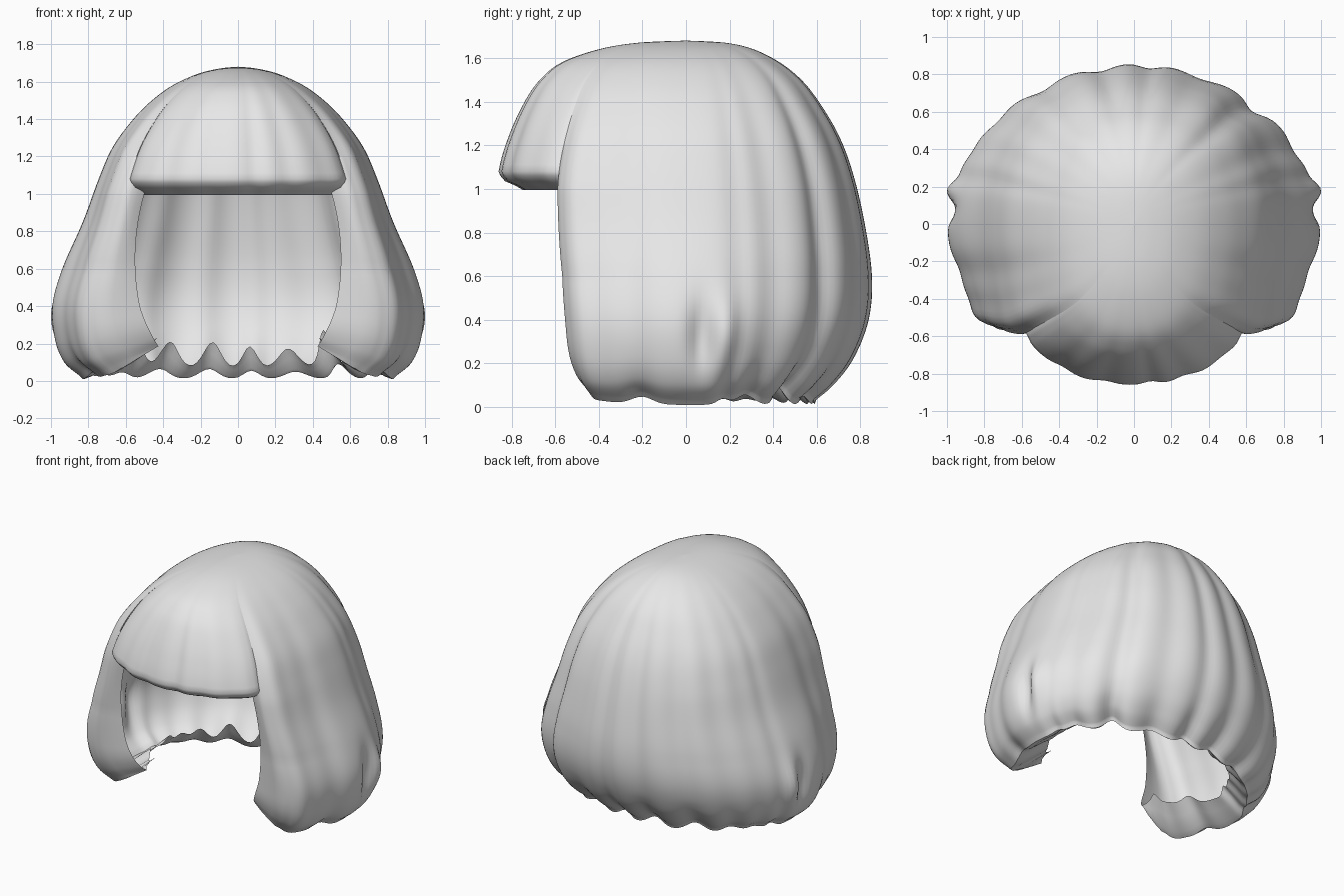
import bpy, bmesh
from math import sin, cos, exp, radians

if "Cube" in bpy.data.objects:
    bpy.data.objects.remove(bpy.data.objects["Cube"])

# Material
mat = bpy.data.materials.new("light_grey_hair")
mat.use_nodes = True
mat.diffuse_color = (0.8, 0.8, 0.8, 1)
mat.node_tree.nodes["Principled BSDF"].inputs["Base Color"].default_value = mat.diffuse_color

# Profile from crown to hem: height, half width, front depth, back depth
PROFILE = [
    (1.68, 0, 0, 0), (1.67, .10, .22, .18), (1.64, .22, .40, .31), (1.58, .35, .57, .43),
    (1.5, .46, .67, .53), (1.4, .56, .74, .61), (1.25, .67, .81, .70), (1.08, .745, .86, .765),
    (.85, .83, .88, .82), (.6, .94, .88, .855), (.4, .995, .86, .84), (.22, .98, .83, .77),
    (.1, .93, .78, .68), (.03, .85, .72, .60)]
STEPS = 6
FRINGE_ROW = 7           # profile row where the fringe ends
EDGE = 49                # angle from the front where the fringe meets the sides

# Grooves between locks: angle, width, depth
GROOVES = [(EDGE, 3, .02), (73, 6, .02), (107, 4, .015), (118, 6, .025), (138, 5, .045),
           (158, 6, .022), (175, 4, .025), (191, 5, .03), (211, 6, .03), (229, 6, .02),
           (242, 6, .015), (253, 4, .015), (287, 6, .02), (360 - EDGE, 3, .02)]
FRINGE_GROOVES = [(-EDGE, 3, .02), (-30, 5, .015), (-12, 5, .015), (7, 4, .02),
                  (21, 5, .018), (37, 5, .01), (EDGE, 3, .02)]


def bell(x, centre, width):
    return exp(-((x - centre) / width) ** 2)


def clamp(x):
    return max(0, min(1, x))


def profile(row):
    """Smooth interpolation along the profile."""
    i = min(row // STEPS, len(PROFILE) - 2)
    t = row / STEPS - i
    pick = [PROFILE[max(0, min(len(PROFILE) - 1, i + k))] for k in (-1, 0, 1, 2)]
    return [b + .5 * t * (c - a + t * (2 * a - 5 * b + 4 * c - d + t * (3 * (b - c) + d - a)))
            for a, b, c, d in zip(*pick)]


def surface(angle, row, grooves, swell=0):
    """Point on the hair cap at an angle from the front, with locks pressed in."""
    z, width, front, back = profile(row)
    fade = min(1, row / (STEPS * 6))
    dent = sum(d * bell(angle, c, w) for c, w, d in grooves)
    s, c = sin(radians(angle)), cos(radians(angle))
    # the upper part is a little squarer than an ellipse, most of all in front
    power = 2 + clamp((z - .6) / .4) * (.33 if c > 0 else .15)
    square = (abs(s) ** power + abs(c) ** power) ** (-1 / power)
    scale = square * (1 - dent * fade ** 1.5 + swell * fade ** 2)
    return [width * s * scale, -(front if c > 0 else back) * c * scale, z], dent


def make_sheet(name, grid):
    bm = bmesh.new()
    rows = [[bm.verts.new(p) for p in line] for line in grid]
    for upper, lower in zip(rows, rows[1:]):
        for j in range(len(upper) - 1):
            bm.faces.new((upper[j], lower[j], lower[j + 1], upper[j + 1]))
    bmesh.ops.remove_doubles(bm, verts=bm.verts, dist=.0005)
    mesh = bpy.data.meshes.new(name)
    bm.to_mesh(mesh)
    bm.free()
    obj = bpy.data.objects.new(name, mesh)
    bpy.context.collection.objects.link(obj)
    mesh.materials.append(mat)
    bpy.ops.object.select_all(action="DESELECT")
    obj.select_set(True)
    bpy.context.view_layer.objects.active = obj
    bpy.ops.object.shade_smooth_by_angle(angle=radians(50))


# Fringe, tucked in at both sides, with a lip turned under its hem
columns = [(-EDGE - 1, -.03)] + [(a * EDGE / 24, 0) for a in range(-24, 25)] + [(EDGE + 1, -.03)]
grid = []
for row in range(FRINGE_ROW * STEPS + 1):
    grid.append([surface(a, row, FRINGE_GROOVES, s)[0] for a, s in columns])
hem = grid[-1]
for shrink, drop in ((.99, .02), (.965, .045), (.91, .065), (.87, .085)):
    grid.append([(x * shrink, y * shrink, z - drop) for x, y, z in hem])
make_sheet("fringe", grid)

# Sides and back, wrapping round from one front edge to the other
LAST = (len(PROFILE) - 1) * STEPS
COUNT = 150
LIP = (1, .66, .33)      # how far each front lip column turns in
grid = []
for row in range(LAST + 1):
    line, dents = [], []
    for j in range(COUNT + 1):
        angle = EDGE + (360 - 2 * EDGE) * j / COUNT
        (x, y, z), dent = surface(angle, row, GROOVES)
        near = min(angle, 360 - angle)
        fade = min(1, row / (STEPS * 6)) ** 2
        # rounded front lock beside the fringe
        push = fade * .03 * bell(near, 56, 4.5)
        # curled flick low on each side
        push += bell(z, .33, .16) * (.035 * bell(near, 103, 4) - .05 * bell(near, 95, 4))
        # scalloped hem
        low = max(0, 1 - z / .3)
        lift = low * (2 * dent + .03 * bell(near, EDGE, 14))
        line.append((x * (1 + push), y * (1 + push), z + lift))
        dents.append(dent)
    # front lips turn towards the face opening
    ends = []
    for sign, (x, y, z) in ((1, line[0]), (-1, line[-1])):
        inner = .55 - .4 * (z - .65) ** 2
        low = max(0, 1 - z / .4)
        turn = 1 if row >= FRINGE_ROW * STEPS - 3 else 0
        ends.append([(x + (sign * inner - x) * k * turn, y + .04 * k * k * turn,
                      z + .12 * low * k * turn) for k in LIP])
    grid.append(ends[0] + line + ends[1][::-1])

# Hem lip turned inward, climbing most beneath the grooves at the back
hem = grid[-1]
size = len(hem)
dents = [0] * len(LIP) + dents + [0] * len(LIP)
for part, drop, climb in ((.1, .02, 0), (.3, .015, .1), (.65, 0, .5), (1, 0, 1)):
    line = []
    for j, (x, y, z) in enumerate(hem):
        edge = min(j, size - 1 - j)
        keep = 1 - LIP[edge] if edge < len(LIP) else 1
        rear = clamp((y + .5) / 1.1)
        rise = climb * (.14 + rear * (2.8 * dents[j] - .1)) - drop
        shrink = 1 - (.32 - .19 * rear) * part * keep
        line.append((x * shrink, y * shrink, max(.005, z + rise * keep)))
    grid.append(line)
make_sheet("sides_and_back", grid)
